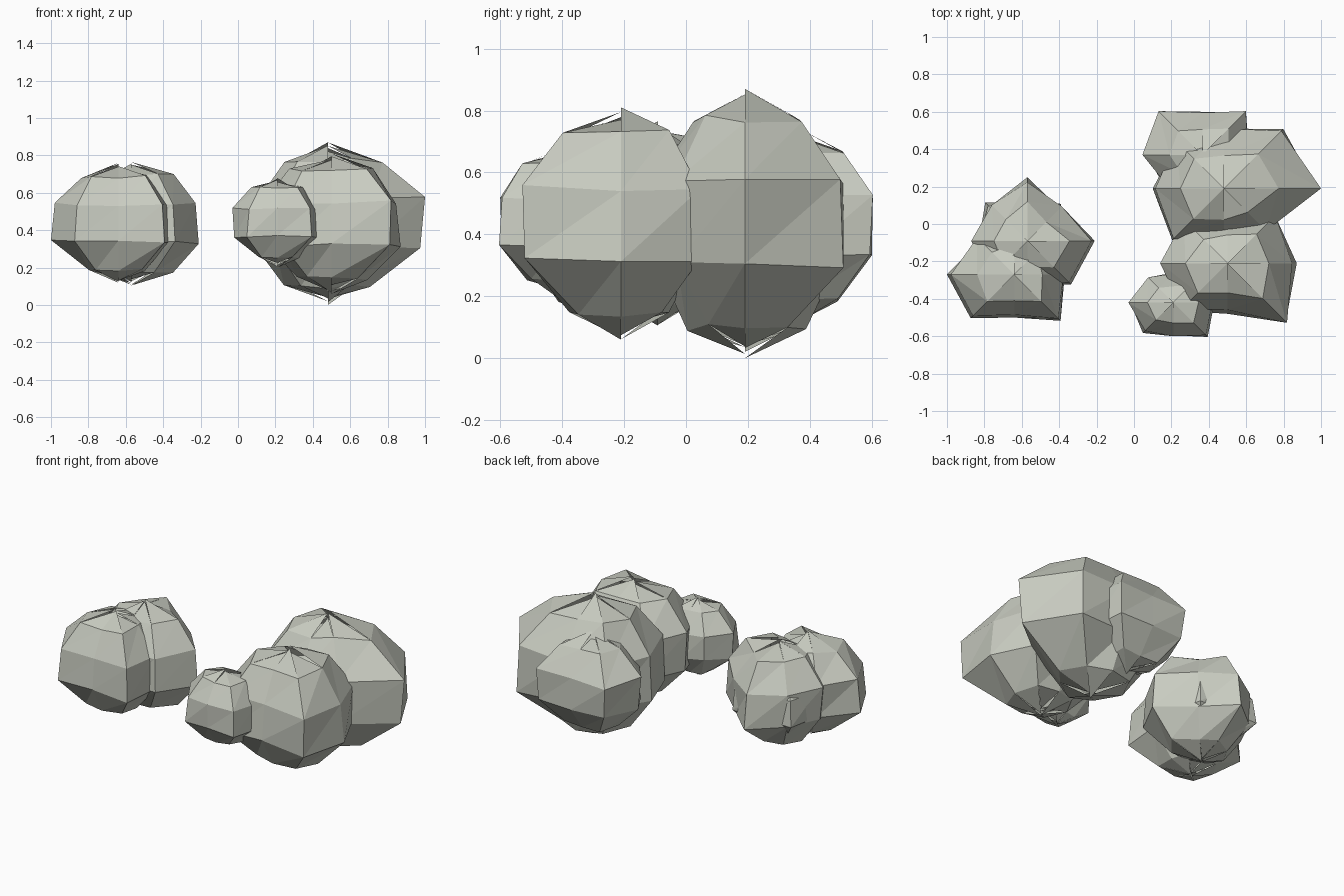
import bpy
import bmesh
import math
import random

if "Cube" in bpy.data.objects:
    bpy.data.objects.remove(bpy.data.objects["Cube"], do_unlink=True)

SEGMENTS = 8
RINGS = 5
# How far the lowest ring is drawn in: tucked, medium or wide
TUCK = {"T": 0.7, "M": 0.84, "W": 1.0}

mat = bpy.data.materials.new("pale_stone_grey")
mat.use_nodes = True
colour = (0.58, 0.60, 0.53, 1.0)
mat.diffuse_color = colour
bsdf = mat.node_tree.nodes["Principled BSDF"]
bsdf.inputs["Base Color"].default_value = colour
bsdf.inputs["Roughness"].default_value = 0.9


def add_puff(name, centre, half_height, outline, widest, base, seed):
    """Lumpy faceted ball; outline gives its plan radius every 45 degrees,
    widest tells whether the upper (U) or lower (L) middle ring reaches it,
    base holds the TUCK letter of each lowest-ring corner."""
    rng = random.Random(seed)
    bm = bmesh.new()
    cx, cy, cz = centre

    # Four rings between the poles
    rings = []
    for r in range(1, RINGS):
        polar = math.pi * r / RINGS
        ring = []
        for s, radius in enumerate(outline):
            spread = math.sin(polar) / math.sin(2 * math.pi / RINGS)
            rise = math.cos(polar)
            if r == 1:
                spread *= rng.uniform(0.88, 1.02)
                rise *= rng.uniform(0.92, 1.0)
            elif r == RINGS - 1:
                spread *= TUCK[base[s]]
                rise *= rng.uniform(0.92, 1.0)
            else:
                rise += rng.uniform(-0.03, 0.03)
                if (r == 2) != (widest[s] == "U"):
                    spread *= rng.uniform(0.92, 0.98)
            angle = 2 * math.pi * s / SEGMENTS
            ring.append(bm.verts.new((cx + radius * spread * math.cos(angle),
                                      cy + radius * spread * math.sin(angle),
                                      cz + half_height * rise)))
        rings.append(ring)

    # Side walls
    for upper, lower in zip(rings, rings[1:]):
        for s in range(SEGMENTS):
            n = (s + 1) % SEGMENTS
            a, b, c, d = upper[s], lower[s], lower[n], upper[n]
            bm.faces.new((a, b, d))
            bm.faces.new((b, c, d))

    # Split caps: every triangle has its own tip height
    for ring, sign in ((rings[0], 1), (rings[-1], -1)):
        tallest = rng.randrange(SEGMENTS)
        for s in range(SEGMENTS):
            lift = 1.0 if s == tallest else rng.uniform(0.87, 1.0)
            tip = bm.verts.new((cx, cy, cz + sign * half_height * lift))
            pair = (ring[s], ring[(s + 1) % SEGMENTS])
            bm.faces.new((*pair[::sign], tip))

    mesh = bpy.data.meshes.new(name)
    bm.to_mesh(mesh)
    bm.free()
    mesh.materials.append(mat)
    obj = bpy.data.objects.new(name, mesh)
    bpy.context.collection.objects.link(obj)


# Right-hand cluster
add_puff("right_front_puff", (-0.64, -0.27, 0.44), 0.32,
         (0.27, 0.28, 0.28, 0.28, 0.36, 0.33, 0.23, 0.35),
         "LULULLLL", "MMMMTMWM", 1)
add_puff("right_back_puff", (-0.57, -0.09, 0.435), 0.33,
         (0.36, 0.26, 0.34, 0.27, 0.30, 0.30, 0.24, 0.33),
         "LULUULUL", "WMTMMMMM", 2)
add_puff("right_inner_puff", (-0.59, -0.09, 0.42), 0.25,
         (0.25, 0.28, 0.22, 0.29, 0.24, 0.24, 0.24, 0.25),
         "ULULULUL", "MMMMMMMM", 3)

# Left-hand cluster
add_puff("left_large_puff", (0.48, 0.19, 0.435), 0.435,
         (0.52, 0.45, 0.32, 0.36, 0.38, 0.39, 0.30, 0.32),
         "ULUULLUU", "TTWWWMWM", 4)
add_puff("left_front_puff", (0.50, -0.21, 0.435), 0.375,
         (0.37, 0.36, 0.25, 0.33, 0.36, 0.36, 0.27, 0.45),
         "LULUULLU", "MMWMMMWT", 5)
add_puff("left_small_puff", (0.21, -0.42, 0.44), 0.24,
         (0.22, 0.22, 0.16, 0.19, 0.24, 0.23, 0.18, 0.26),
         "LULUULUL", "MMMMTMMT", 6)
add_puff("left_back_puff", (0.365, 0.37, 0.43), 0.31,
         (0.25, 0.33, 0.23, 0.33, 0.32, 0.27, 0.28, 0.28),
         "LULUULUL", "MMMMMMMM", 7)
